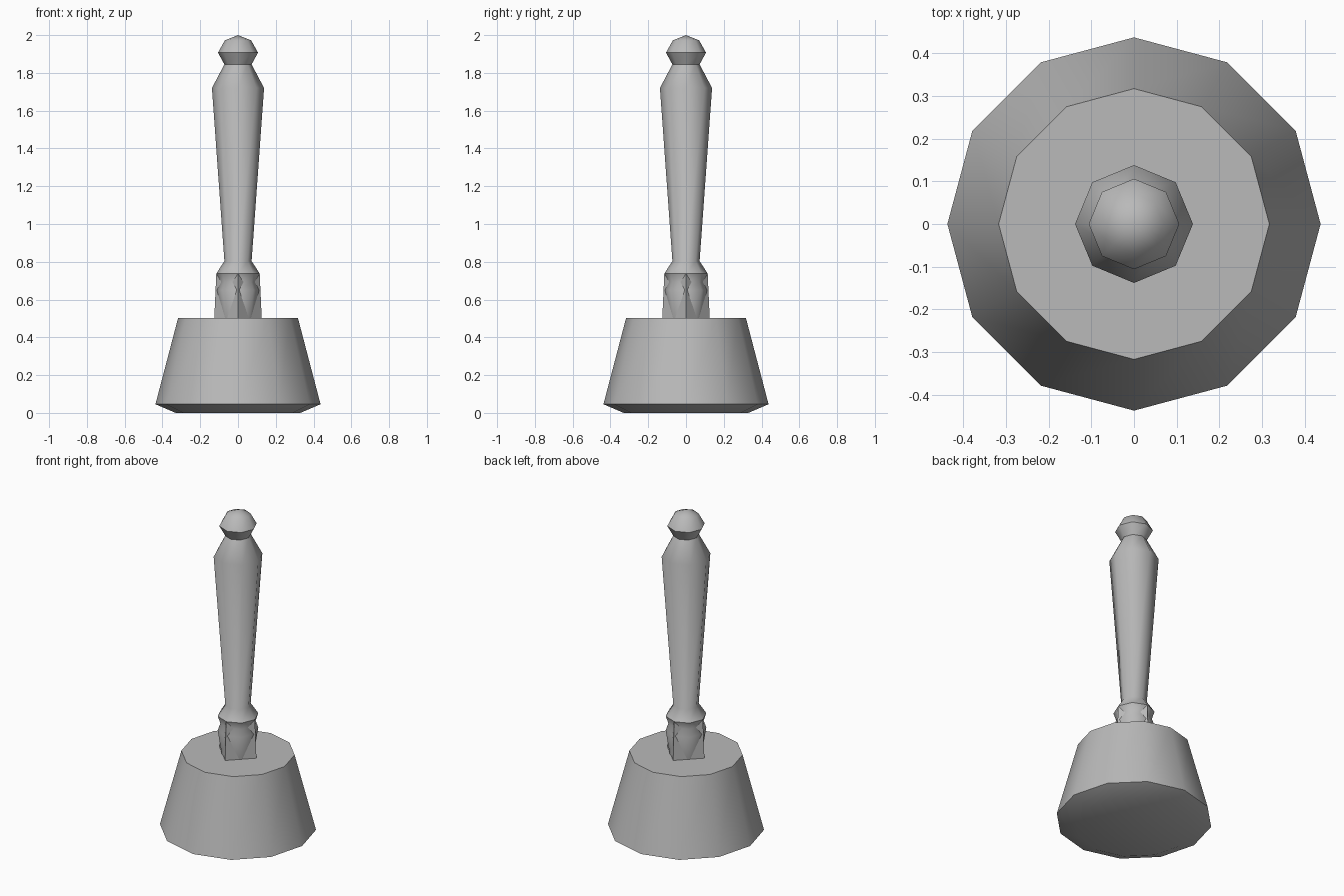
import bpy, bmesh, math

if "Cube" in bpy.data.objects:
    bpy.data.objects.remove(bpy.data.objects["Cube"])

grey = bpy.data.materials.new("plain grey")
grey.diffuse_color = (0.487, 0.487, 0.487, 1)
grey.use_nodes = True
grey.node_tree.nodes["Principled BSDF"].inputs["Base Color"].default_value = grey.diffuse_color


def turned(name, profile, sides, angle=50):
    """Stack rings of (radius, z); the first corner lies on +x. Radius 0 makes a tip."""
    bm = bmesh.new()
    rings = []
    for r, z in profile:
        if r == 0:
            rings.append([bm.verts.new((0, 0, z))] * sides)
        else:
            rings.append([bm.verts.new((r * math.cos(2 * math.pi * i / sides),
                                        r * math.sin(2 * math.pi * i / sides), z))
                          for i in range(sides)])
    for a, b in zip(rings, rings[1:]):
        for i in range(sides):
            j = (i + 1) % sides
            quad = [a[i], a[j], b[j], b[i]]
            bm.faces.new(list(dict.fromkeys(quad)))
    if profile[0][0] > 0:
        bm.faces.new(rings[0][::-1])
    if profile[-1][0] > 0:
        bm.faces.new(rings[-1])
    bmesh.ops.recalc_face_normals(bm, faces=bm.faces[:])
    mesh = bpy.data.meshes.new(name)
    bm.to_mesh(mesh)
    bm.free()
    mesh.materials.append(grey)
    ob = bpy.data.objects.new(name, mesh)
    bpy.context.collection.objects.link(ob)
    bpy.ops.object.select_all(action='DESELECT')
    ob.select_set(True)
    bpy.context.view_layer.objects.active = ob
    bpy.ops.object.shade_smooth_by_angle(angle=math.radians(angle))
    return ob


# Heavy twelve-sided base with a chamfered foot
turned("base", [(0.33, 0), (0.437, 0.046), (0.317, 0.503)], 12)

# Square block between base and handle, corners on the axes
turned("square_block", [(0.126, 0.49), (0.115, 0.735)], 4, 30)

# Turned ferrule bulging through the faces of the block
turned("ferrule", [(0.09, 0.49), (0.115, 0.65), (0.1, 0.693), (0.115, 0.738)], 8)

# Tapered handle with neck and round knob
turned("handle", [(0.115, 0.738), (0.072, 0.803), (0.138, 1.72), (0.072, 1.845),
                  (0.106, 1.907), (0.07, 1.972), (0, 2.0)], 8)
